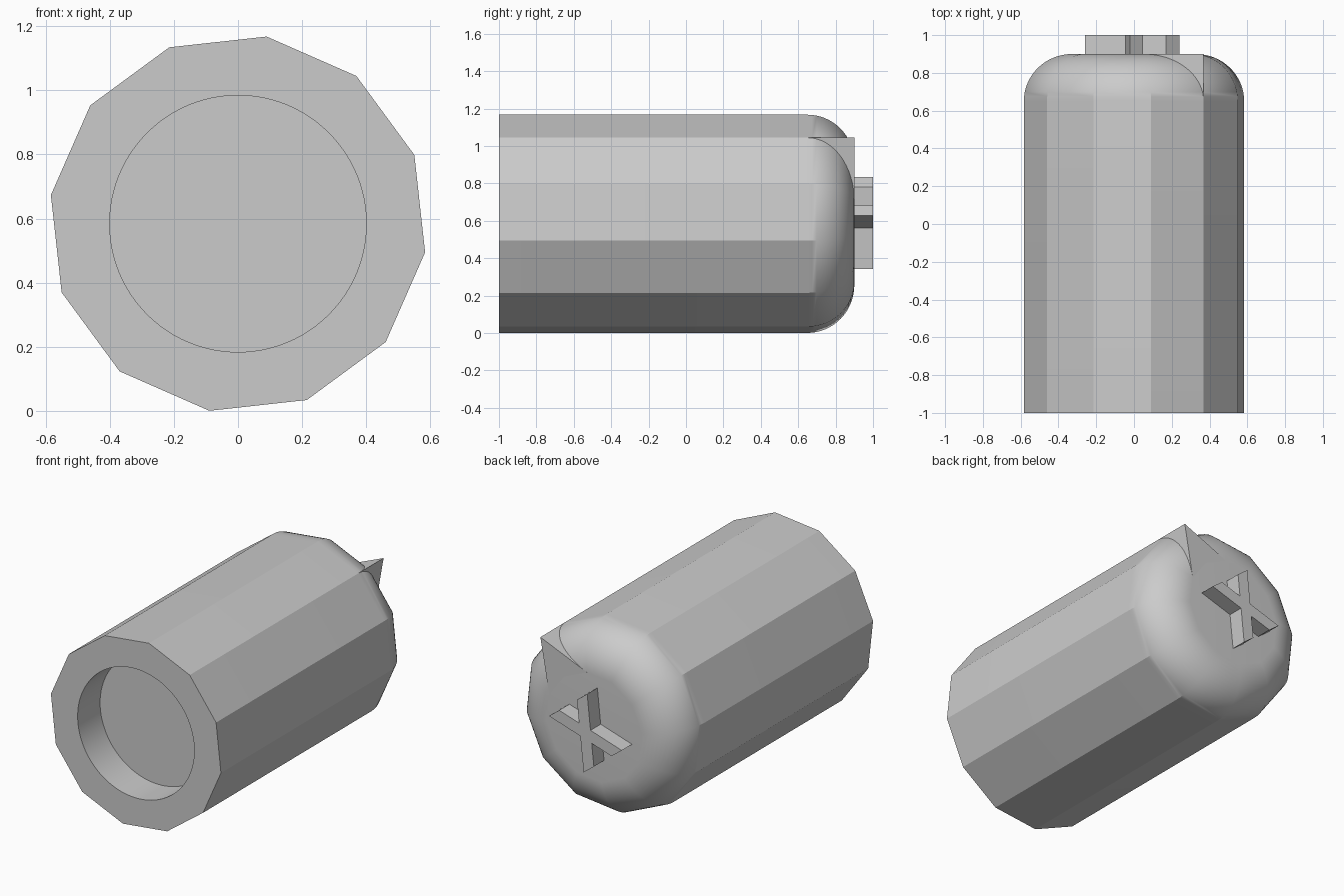
import bpy
import bmesh
from math import sin, cos, pi, radians
from mathutils import Vector
from mathutils.geometry import intersect_line_line

old = bpy.data.objects.get("Cube")
if old:
    bpy.data.objects.remove(old, do_unlink=True)

SIDES, RADIUS, TURN = 12, 0.59, radians(21.3)
CENTRE_Z = 0.584
BEVEL, BACK = 0.25, 0.90
HOLE_RADIUS, HOLE_DEPTH = 0.40, 0.22

grey = bpy.data.materials.new("plain_grey")
grey.use_nodes = True
grey.diffuse_color = (0.6, 0.6, 0.6, 1)
grey.node_tree.nodes["Principled BSDF"].inputs["Base Color"].default_value = grey.diffuse_color


def corner(index, radius):
    """Corner of the twelve-sided section, measured from the axis."""
    a = TURN + index * 2 * pi / SIDES
    return (radius * cos(a), radius * sin(a))


def loft(name, rings):
    """Closed solid through rings, each given as (outline, y)."""
    bm = bmesh.new()
    loops = [[bm.verts.new((x, y, z + CENTRE_Z)) for x, z in outline]
             for outline, y in rings]
    n = len(loops[0])
    for a, b in zip(loops, loops[1:]):
        for i in range(n):
            j = (i + 1) % n
            bm.faces.new((a[i], a[j], b[j], b[i]))
    bm.faces.new(loops[0][::-1])
    bm.faces.new(loops[-1])
    bmesh.ops.recalc_face_normals(bm, faces=bm.faces)
    mesh = bpy.data.meshes.new(name)
    bm.to_mesh(mesh)
    bm.free()
    mesh.materials.append(grey)
    obj = bpy.data.objects.new(name, mesh)
    bpy.context.collection.objects.link(obj)
    return obj


def select(obj):
    bpy.ops.object.select_all(action='DESELECT')
    obj.select_set(True)
    bpy.context.view_layer.objects.active = obj


# Twelve-sided body with a rounded back end
def section(radius):
    return [corner(i, radius) for i in range(SIDES)]


rings = [(section(RADIUS), -1.0)]
STEPS = 16
for s in range(STEPS + 1):
    t = s / STEPS * pi / 2
    inset = BEVEL * (1 - cos(t)) / cos(pi / SIDES)
    rings.append((section(RADIUS - inset), BACK - BEVEL + BEVEL * sin(t)))
body = loft("body", rings)

# Round recess in the front face
circle = [(HOLE_RADIUS * cos(i * pi / 48), HOLE_RADIUS * sin(i * pi / 48))
          for i in range(96)]
cutter = loft("recess_cutter", [(circle, -1.2), (circle, -1.0 + HOLE_DEPTH)])
cutter.hide_render = True
cut = body.modifiers.new("recess", 'BOOLEAN')
cut.operation = 'DIFFERENCE'
cut.solver = 'EXACT'
cut.object = cutter
select(body)
bpy.ops.object.modifier_apply(modifier=cut.name)
bpy.data.objects.remove(cutter, do_unlink=True)
bpy.ops.object.shade_smooth_by_angle(angle=radians(29.5))

# Pointed corner left square on the rounded end
cap_radius = RADIUS - BEVEL / cos(pi / SIDES)
spike = [corner(1, RADIUS), corner(2, cap_radius),
         corner(1, cap_radius), corner(0, cap_radius)]
loft("corner_spike", [(spike, BACK - BEVEL), (spike, BACK)])

# Tilted pair of crossed bars raised on the back end
middle = Vector((-0.01, 0.004))
bar_a = [Vector((0.25, 0.04)), Vector((0.18, 0.094))]
bar_b = [Vector((0.058, 0.192)), Vector((-0.012, 0.246))]
a1, a2, b1, b2 = bar_a + bar_b
c1, c2, d1, d2 = -a1, -a2, -b2, -b1


def cross(p, q, r, s):
    return intersect_line_line(*(v.to_3d() for v in (p, q, r, s)))[0].to_2d()


outline = [a1, a2, cross(a2, c1, b1, d1), b1, b2, cross(b2, d2, a2, c1),
           c1, c2, cross(a1, c2, b2, d2), d2, d1, cross(a1, c2, b1, d1)]
# Opposite corners follow from half-turn symmetry
outline = [tuple(p + middle) for p in outline]
loft("crossed_bars", [(outline, BACK - 0.02), (outline, 1.0)])
